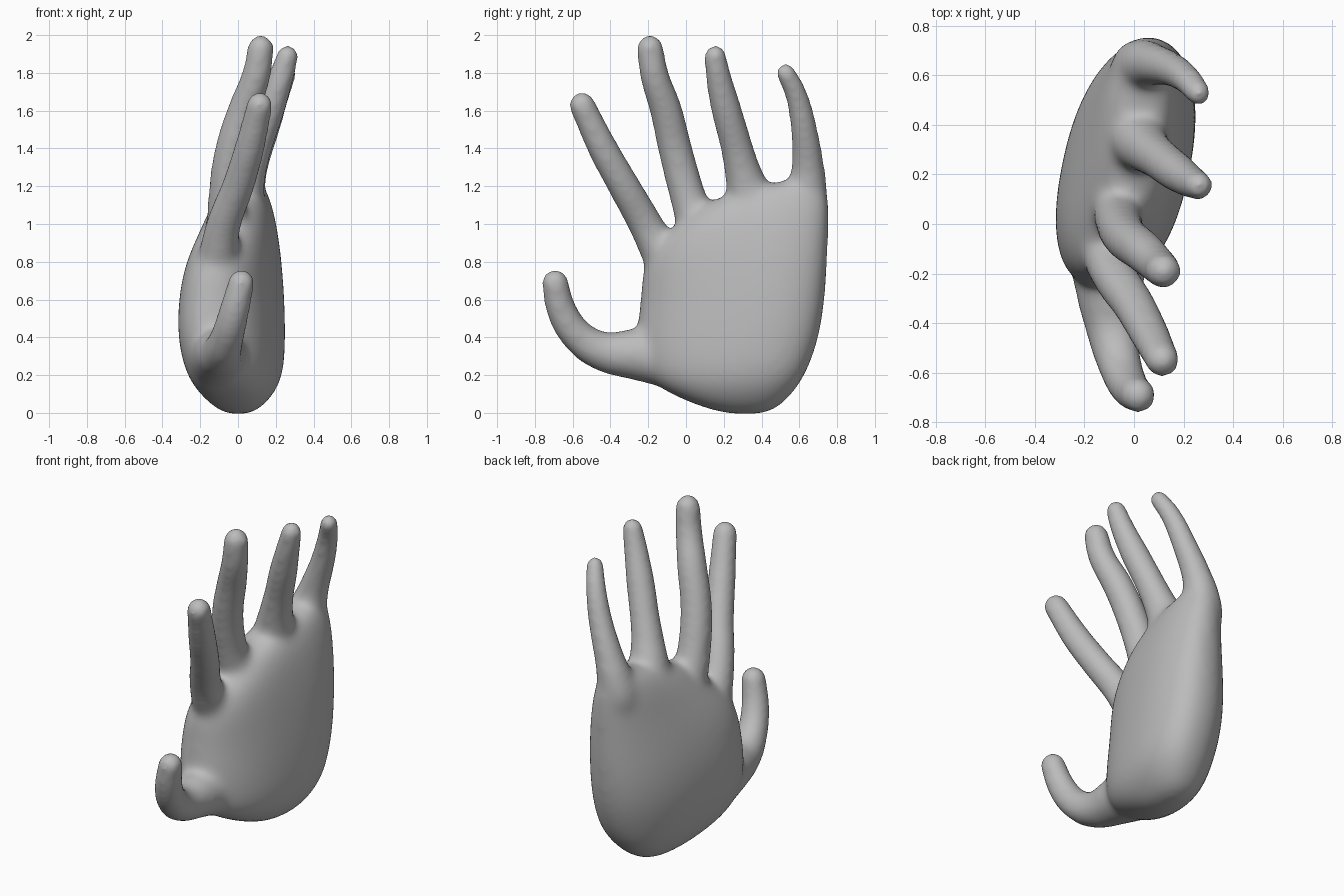
import bpy, bmesh, math
from mathutils import Vector

cube = bpy.data.objects.get("Cube")
if cube:
    bpy.data.objects.remove(cube, do_unlink=True)
scene = bpy.context.scene

skin = bpy.data.materials.new("grey clay")
skin.use_nodes = True
GREY = (0.5, 0.5, 0.5, 1)
skin.diffuse_color = GREY
skin.node_tree.nodes["Principled BSDF"].inputs["Base Color"].default_value = GREY


def add_object(name, data):
    ob = bpy.data.objects.new(name, data)
    scene.collection.objects.link(ob)
    return ob


def boxy(value):
    """Push a sine or cosine outward, so an oval turns slightly square."""
    return math.copysign(abs(value) ** 0.86, value)


def loft_palm(sections, sides=28):
    """Stack tilted oval rings: z, centre y, half y, centre x, half x, lean, shear."""
    bm = bmesh.new()
    rings = []
    for z, cy, hy, cx, hx, lean, shear in sections:
        ring = []
        for i in range(sides):
            a = math.tau * i / sides
            dy = hy * boxy(math.cos(a))
            ring.append(bm.verts.new((cx + lean * dy + hx * boxy(math.sin(a)), cy + dy, z + shear * dy)))
        rings.append(ring)
    for low, high in zip(rings, rings[1:]):
        for i in range(sides):
            j = (i + 1) % sides
            bm.faces.new((low[i], low[j], high[j], high[i]))
    bm.faces.new(rings[0])
    bm.faces.new(rings[-1])
    bmesh.ops.recalc_face_normals(bm, faces=bm.faces)
    mesh = bpy.data.meshes.new("palm")
    bm.to_mesh(mesh)
    bm.free()
    ob = add_object("palm", mesh)
    ob.modifiers.new("round", "SUBSURF").levels = 2
    return ob


def finger(name, points):
    """Tapering tube through x, y, z, radius points."""
    curve = bpy.data.curves.new(name, "CURVE")
    curve.dimensions = "3D"
    curve.bevel_depth = 1
    curve.bevel_resolution = 5
    curve.resolution_u = 8
    curve.use_fill_caps = True
    spline = curve.splines.new("BEZIER")
    spline.bezier_points.add(len(points) - 1)
    for bp, (x, y, z, r) in zip(spline.bezier_points, points):
        bp.co = (x, y, z)
        bp.radius = r
        bp.handle_left_type = bp.handle_right_type = "AUTO"
    return add_object(name, curve)


# Palm, from the heel up to the knuckles
parts = [loft_palm([
    (-0.01, 0.32, 0.10, 0.00, 0.06, 0.1, 0),
    (0.04, 0.28, 0.23, 0.00, 0.14, 0.1, 0),
    (0.13, 0.22, 0.37, -0.01, 0.21, 0.16, 0),
    (0.23, 0.20, 0.45, -0.02, 0.245, 0.19, 0),
    (0.40, 0.22, 0.49, -0.035, 0.263, 0.2, 0),
    (0.60, 0.25, 0.49, -0.035, 0.258, 0.2, 0),
    (0.80, 0.258, 0.495, -0.025, 0.232, 0.19, 0.05),
    (0.95, 0.30, 0.46, -0.005, 0.198, 0.15, 0.12),
    (1.08, 0.36, 0.40, 0.01, 0.163, 0.1, 0.2),
    (1.21, 0.40, 0.31, 0.02, 0.1, 0.08, 0.26),
])]

# Fingers and thumb, from base to tip
digits = {
    "thumb": [(-0.07, 0.12, 0.28, 0.17), (-0.1, -0.08, 0.295, 0.17), (-0.1, -0.27, 0.31, 0.14),
              (-0.085, -0.44, 0.325, 0.108), (-0.055, -0.575, 0.41, 0.092),
              (-0.02, -0.658, 0.54, 0.084), (0.018, -0.693, 0.69, 0.074)],
    "index_finger": [(-0.11, -0.11, 0.8, 0.11), (-0.075, -0.215, 1.0, 0.095), (0.0, -0.328, 1.2, 0.089),
                     (0.06, -0.44, 1.4, 0.084), (0.115, -0.55, 1.63, 0.073)],
    "middle_finger": [(-0.06, 0.07, 0.95, 0.11), (-0.06, 0.0, 1.18, 0.098), (-0.03, -0.058, 1.4, 0.094),
                      (0.03, -0.105, 1.6, 0.09), (0.1, -0.17, 1.8, 0.08), (0.12, -0.19, 1.93, 0.074)],
    "ring_finger": [(-0.01, 0.37, 0.98, 0.14), (0.025, 0.33, 1.17, 0.118), (0.06, 0.295, 1.3, 0.097),
                    (0.1, 0.265, 1.42, 0.088), (0.165, 0.215, 1.6, 0.085),
                    (0.235, 0.168, 1.8, 0.071), (0.262, 0.155, 1.89, 0.062)],
    "little_finger": [(0.04, 0.53, 0.9, 0.09), (0.02, 0.625, 1.08, 0.12), (0.045, 0.645, 1.21, 0.104),
                      (0.08, 0.645, 1.32, 0.087), (0.15, 0.625, 1.5, 0.074),
                      (0.22, 0.578, 1.7, 0.063), (0.26, 0.528, 1.8, 0.056)],
}
for name, points in digits.items():
    parts.append(finger(name, points))

# Gather every part and the round fingertips into one body
bpy.context.view_layer.update()
depsgraph = bpy.context.evaluated_depsgraph_get()
body = bmesh.new()
for part in parts:
    mesh = bpy.data.meshes.new_from_object(part.evaluated_get(depsgraph))
    body.from_mesh(mesh)
    bpy.data.meshes.remove(mesh)
for points in digits.values():
    x, y, z, r = points[-1]
    tip = bmesh.ops.create_icosphere(body, subdivisions=3, radius=r * 1.03)
    bmesh.ops.translate(body, verts=tip["verts"], vec=Vector((x, y, z)))
bmesh.ops.remove_doubles(body, verts=body.verts, dist=0.00001)
bmesh.ops.recalc_face_normals(body, faces=body.faces)
hand_mesh = bpy.data.meshes.new("hand")
body.to_mesh(hand_mesh)
body.free()
for part in parts:
    bpy.data.objects.remove(part, do_unlink=True)

# Fuse into one skin and soften the webs between fingers
hand = add_object("hand", hand_mesh)
hand_mesh.materials.clear()
hand_mesh.materials.append(skin)
fuse = hand.modifiers.new("fuse", "REMESH")
fuse.mode = "VOXEL"
fuse.voxel_size = 0.016
fuse.use_smooth_shade = True
soften = hand.modifiers.new("soften", "SMOOTH")
soften.factor = 0.5
soften.iterations = 42
